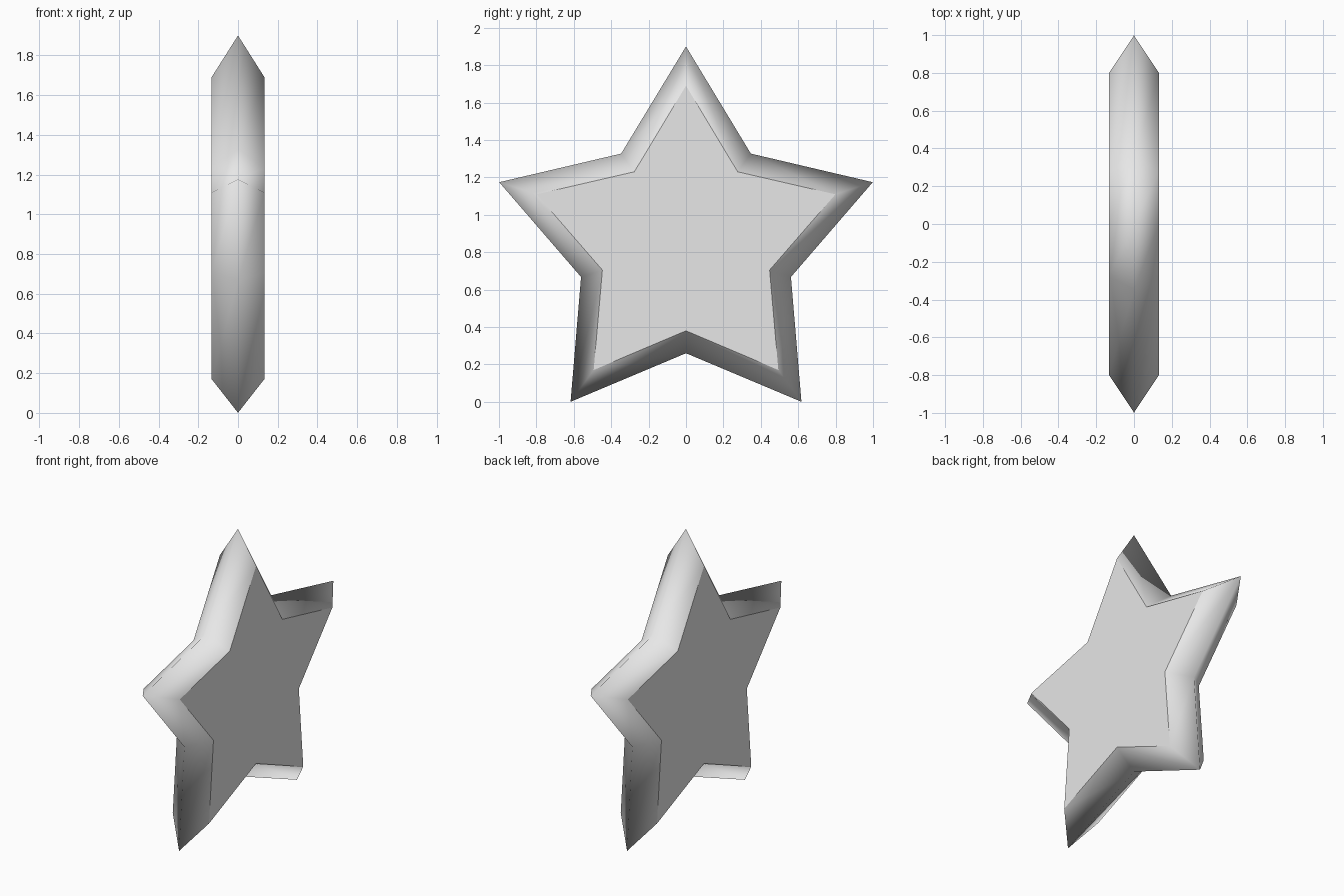
import bpy
import bmesh
from math import sin, cos, pi

cube = bpy.data.objects.get("Cube")
if cube:
    bpy.data.objects.remove(cube, do_unlink=True)

CENTRE_Z = 0.85
HALF_DEPTH = 0.133


def material(name, colour):
    mat = bpy.data.materials.new(name)
    mat.use_nodes = True
    mat.diffuse_color = colour
    mat.node_tree.nodes["Principled BSDF"].inputs["Base Color"].default_value = colour
    return mat


def star_ring(bm, x, tip, valley):
    """Ten points alternating between tip and valley radius, standing in the yz plane."""
    ring = []
    for i in range(10):
        radius = valley if i % 2 else tip
        a = i * pi / 5
        ring.append(bm.verts.new((x, radius * sin(a), CENTRE_Z + radius * cos(a))))
    return ring


bm = bmesh.new()
right = star_ring(bm, -HALF_DEPTH, 0.84, 0.47)
ridge = star_ring(bm, 0, 1.05, 0.59)
left = star_ring(bm, HALF_DEPTH, 0.84, 0.47)

# Sloping walls, softly shaded around the rim
for a, b in ((right, ridge), (ridge, left)):
    for i in range(10):
        j = (i + 1) % 10
        bm.faces.new((a[i], a[j], b[j], b[i])).smooth = True

# Flat star faces with crisp borders
for ring in (right, left):
    cap = bm.faces.new(ring)
    for edge in cap.edges:
        edge.smooth = False

bmesh.ops.recalc_face_normals(bm, faces=bm.faces)
mesh = bpy.data.meshes.new("star")
bm.to_mesh(mesh)
bm.free()

star = bpy.data.objects.new("star", mesh)
bpy.context.collection.objects.link(star)
mesh.materials.append(material("light grey", (0.8, 0.8, 0.8, 1)))
